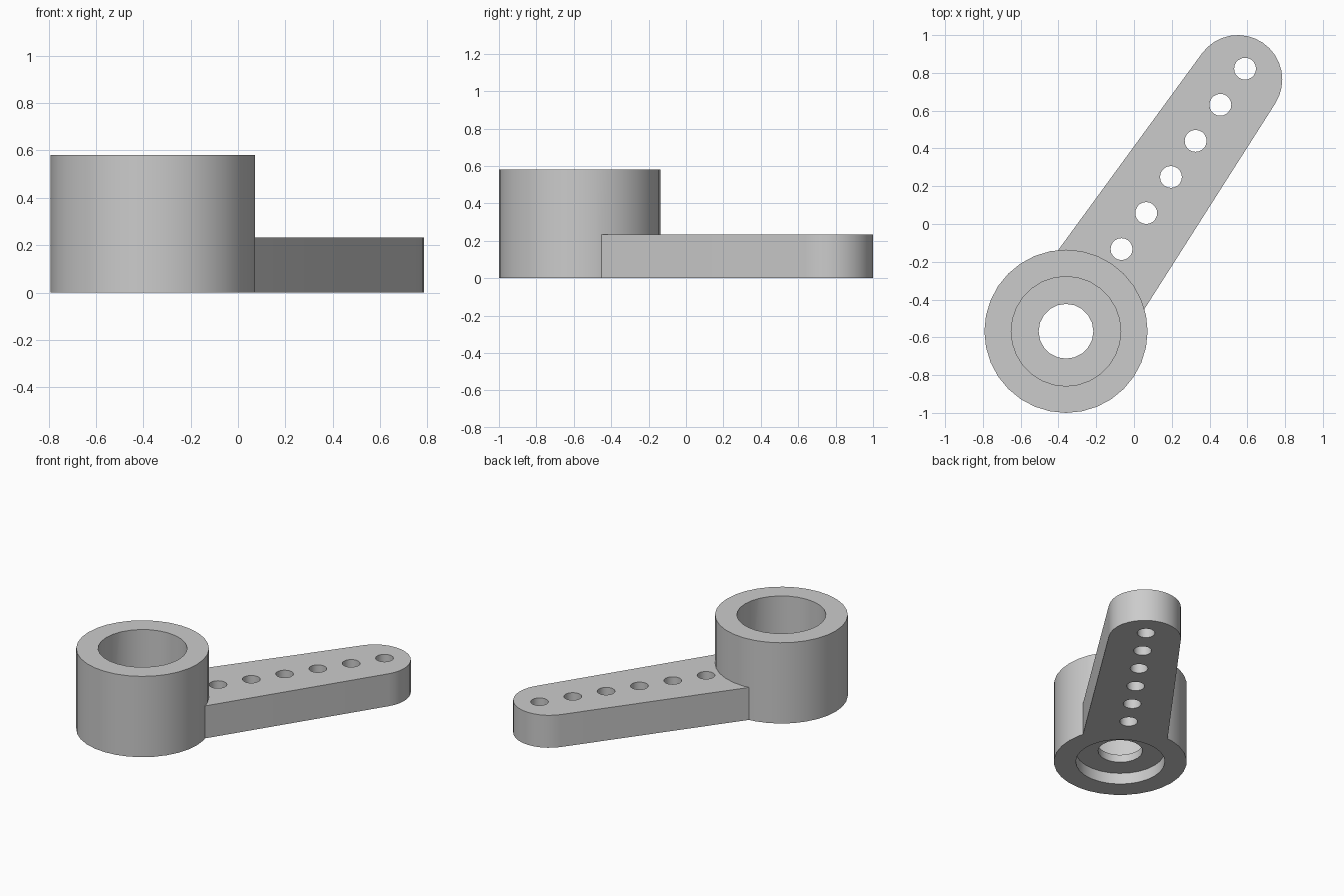
import bpy, bmesh, math
from mathutils import Vector

cube = bpy.data.objects.get("Cube")
if cube:
    bpy.data.objects.remove(cube, do_unlink=True)

HUB = Vector((-0.36, -0.568))
TIP = Vector((0.55, 0.765))
HUB_R, HUB_H = 0.432, 0.58
ARM_H = 0.233
BORE_R, SHAFT_R = 0.29, 0.145
WEB_LOW, WEB_HIGH = 0.08, 0.135     # thin wall between the two bores
ROOT_R, TIP_R = 0.287, 0.235        # half widths of the tapered arm

grey = bpy.data.materials.new("plain grey")
grey.use_nodes = True
colour = (0.6, 0.6, 0.6, 1)
grey.diffuse_color = colour
grey.node_tree.nodes["Principled BSDF"].inputs["Base Color"].default_value = colour


def prism(name, outline, z0, z1):
    """Extrude a flat outline between two heights."""
    bm = bmesh.new()
    face = bm.faces.new([bm.verts.new((p.x, p.y, z0)) for p in outline])
    top = bmesh.ops.extrude_face_region(bm, geom=[face])["geom"]
    verts = [v for v in top if isinstance(v, bmesh.types.BMVert)]
    bmesh.ops.translate(bm, verts=verts, vec=(0, 0, z1 - z0))
    bmesh.ops.recalc_face_normals(bm, faces=bm.faces)
    mesh = bpy.data.meshes.new(name)
    bm.to_mesh(mesh)
    bm.free()
    mesh.materials.append(grey)
    obj = bpy.data.objects.new(name, mesh)
    bpy.context.collection.objects.link(obj)
    return obj


def arc(centre, radius, start, sweep, steps):
    return [centre + radius * Vector((math.cos(start + sweep * i / steps),
                                      math.sin(start + sweep * i / steps)))
            for i in range(steps + 1)]


def cylinder(name, centre, radius, z0, z1, sides):
    return prism(name, arc(centre, radius, 0, math.tau, sides)[:-1], z0, z1)


def combine(target, other, operation):
    """Apply a boolean and discard the helper."""
    mod = target.modifiers.new(operation.lower(), "BOOLEAN")
    mod.operation, mod.solver, mod.object = operation, "EXACT", other
    bpy.context.view_layer.objects.active = target
    bpy.ops.object.modifier_apply(modifier=mod.name)
    bpy.data.objects.remove(other, do_unlink=True)


# Hub and tapered arm with a rounded tip
body = cylinder("hub_with_arm", HUB, HUB_R, 0, HUB_H, 32)
axis = TIP - HUB
angle = math.atan2(axis.y, axis.x)
taper = math.asin((ROOT_R - TIP_R) / axis.length)
half = math.pi / 2 - taper
outline = arc(TIP, TIP_R, angle - half, 2 * half, 16)
outline += [HUB + ROOT_R * Vector((math.cos(angle + s * half), math.sin(angle + s * half)))
            for s in (1, -1)]
combine(body, prism("arm", outline, 0, ARM_H), "UNION")

# Upper socket, lower recess and shaft hole in the hub
for radius, z0, z1, sides in ((BORE_R, WEB_HIGH, 1, 28),
                              (BORE_R, -0.2, WEB_LOW, 28),
                              (SHAFT_R, -0.2, 1, 20)):
    combine(body, cylinder("bore_cutter", HUB, radius, z0, z1, sides), "DIFFERENCE")

# Row of link holes along the arm
first, last = Vector((-0.066, -0.133)), Vector((0.588, 0.822))
for i in range(6):
    cutter = cylinder("link_hole_cutter", first.lerp(last, i / 5), 0.058, -0.2, 1, 20)
    combine(body, cutter, "DIFFERENCE")

# Smooth walls with crisp edges
bpy.ops.object.select_all(action="DESELECT")
body.select_set(True)
bpy.context.view_layer.objects.active = body
bpy.ops.object.shade_smooth_by_angle(angle=math.radians(30))
